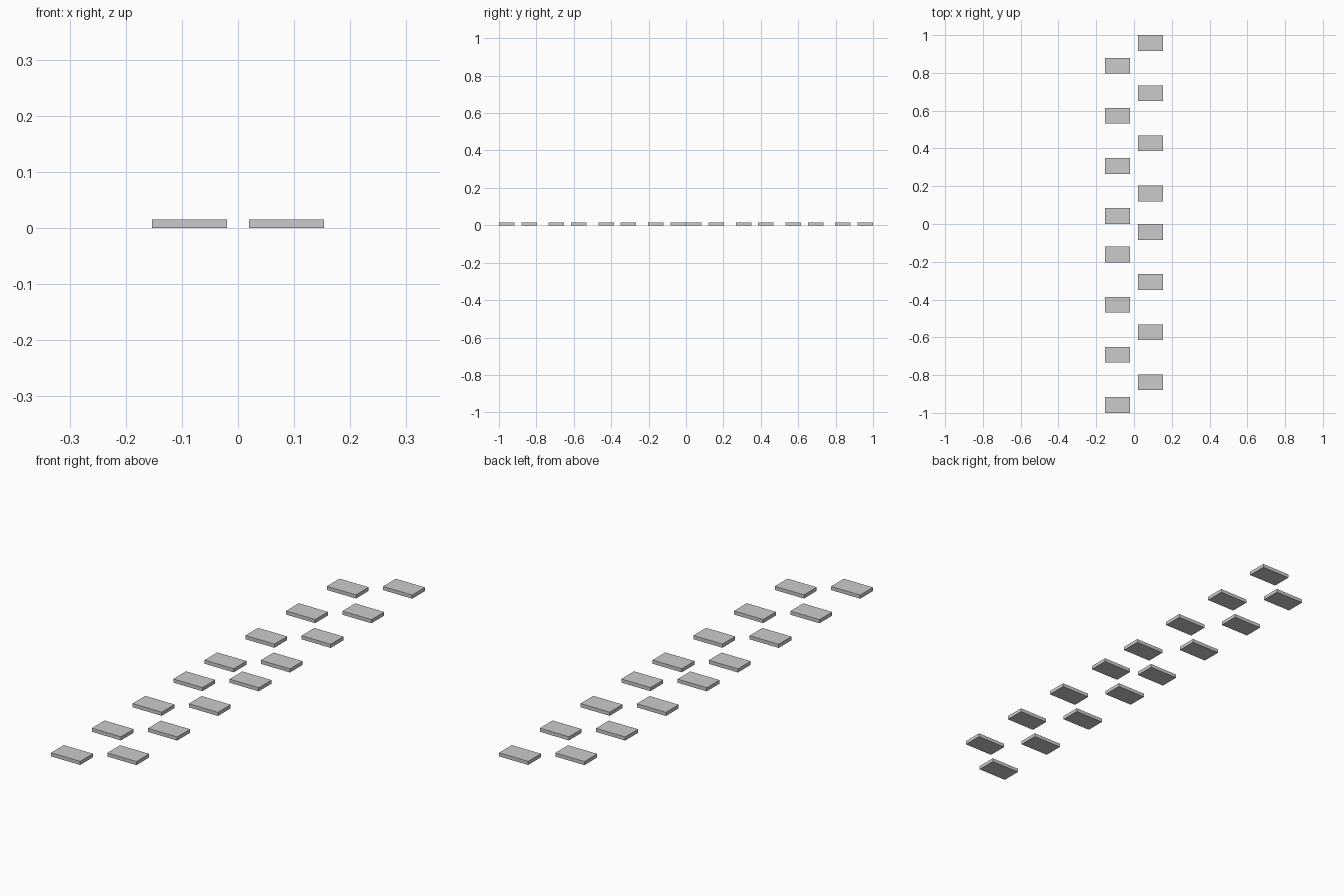
import bpy, bmesh
from mathutils import Matrix, Vector

if "Cube" in bpy.data.objects:
    bpy.data.objects.remove(bpy.data.objects["Cube"])

WIDTH, DEPTH, HEIGHT = 0.133, 0.083, 0.015
X_OFFSET = 0.0865
SPACING = 0.2655
GROUPS = (0.958, -0.042)   # rear-most slab of each group of four, right column


def slab(name, x, y):
    bm = bmesh.new()
    size = Matrix.Diagonal(Vector((WIDTH, DEPTH, HEIGHT, 1)))
    bmesh.ops.create_cube(bm, size=1, matrix=Matrix.Translation((0, 0, HEIGHT / 2)) @ size)
    mesh = bpy.data.meshes.new(name)
    bm.to_mesh(mesh)
    bm.free()
    ob = bpy.data.objects.new(name, mesh)
    ob.location = (x, y, 0)
    bpy.context.collection.objects.link(ob)


# Two staggered columns of stepping slabs; left is the right one turned half around
for start in GROUPS:
    for i in range(4):
        y = start - i * SPACING
        slab("right_slab", X_OFFSET, y)
        slab("left_slab", -X_OFFSET, -y)
